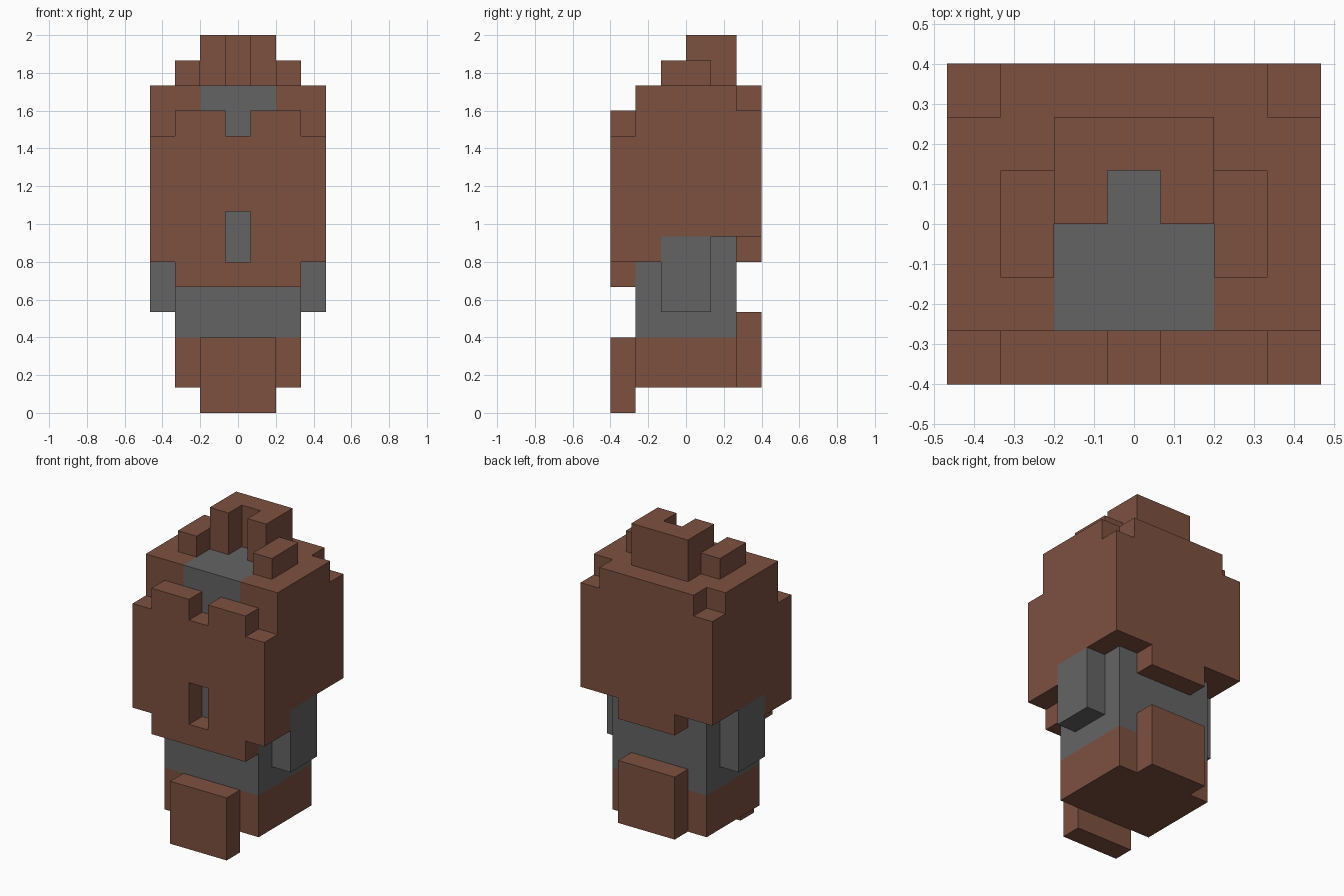
import bpy
import bmesh
from mathutils import Vector

U = 2 / 15  # size of one block
W, D = 7, 6  # blocks across x and y

cube = bpy.data.objects.get("Cube")
if cube:
    bpy.data.objects.remove(cube, do_unlink=True)


def make_material(name, rgb):
    mat = bpy.data.materials.new(name)
    mat.use_nodes = True
    colour = (*rgb, 1.0)
    mat.diffuse_color = colour
    bsdf = next(n for n in mat.node_tree.nodes if n.type == "BSDF_PRINCIPLED")
    bsdf.inputs["Base Color"].default_value = colour
    return mat


BROWN = make_material("brown", (0.205, 0.082, 0.053))
GREY = make_material("grey", (0.127, 0.127, 0.127))


def block(x0, x1, y0, y1, z0, z1):
    """Grid cells filled by a box given in block units."""
    return {(x, y, z) for x in range(x0, x1) for y in range(y0, y1) for z in range(z0, z1)}


def mirror(cells):
    return {(W - 1 - x, y, z) for x, y, z in cells}


def both(cells):
    return cells | mirror(cells)


def build(name, cells, mat):
    """Closed outer skin of a group of cells, with flat areas merged."""
    bm = bmesh.new()
    verts = {}

    def vert(p):
        key = tuple(p)
        if key not in verts:
            verts[key] = bm.verts.new(((key[0] - W / 2) * U, (key[1] - D / 2) * U, key[2] * U))
        return verts[key]

    for cell in sorted(cells):
        for axis in range(3):
            u, v = [0, 0, 0], [0, 0, 0]
            u[(axis + 1) % 3] = v[(axis + 2) % 3] = 1
            for step in (0, 1):
                other = list(cell)
                other[axis] += 1 if step else -1
                if tuple(other) in cells:
                    continue
                base = list(cell)
                base[axis] += step
                quad = [[b + i * p + j * q for b, p, q in zip(base, u, v)]
                        for i, j in ((0, 0), (1, 0), (1, 1), (0, 1))]
                if not step:
                    quad.reverse()
                bm.faces.new([vert(p) for p in quad])
    bmesh.ops.dissolve_limit(bm, angle_limit=0.01, verts=bm.verts[:], edges=bm.edges[:])
    mesh = bpy.data.meshes.new(name)
    bm.to_mesh(mesh)
    bm.free()
    mesh.materials.append(mat)
    obj = bpy.data.objects.new(name, mesh)
    bpy.context.collection.objects.link(obj)
    return obj


# Lower body and the plates in front and behind
build("lower_body", block(1, 6, 1, 5, 1, 3), BROWN)
build("front_plate", block(2, 5, 0, 1, 0, 3), BROWN)
build("back_plate", block(2, 5, 5, 6, 1, 4), BROWN)

# Grey torso with a core that reaches the crown
torso = block(1, 6, 1, 5, 3, 7)
core = block(2, 5, 1, 3, 7, 13) | block(3, 4, 3, 4, 7, 13)
build("torso", torso | core, GREY)

# Arms
arm = block(6, 7, 2, 4, 4, 7)
build("left_arm", arm, GREY)
build("right_arm", mirror(arm), GREY)

# Shaggy outer shell: main mass, front wall, front drops and back drop
shell = block(0, 7, 1, 6, 7, 13) | block(0, 7, 0, 1, 6, 11)
shell |= block(1, 6, 0, 1, 5, 12) | block(2, 5, 5, 6, 6, 7)
shell |= both(block(6, 7, 1, 2, 6, 7))
# Remove the core, front slot, top notch and rear top corners
shell -= core | block(3, 4, 0, 1, 6, 8) | block(3, 4, 0, 1, 11, 12)
shell -= both(block(6, 7, 5, 6, 12, 13))
build("outer_shell", shell, BROWN)

# Tufts on top
build("crest", block(2, 5, 3, 5, 13, 15) - block(3, 4, 3, 4, 13, 15), BROWN)
tuft = block(5, 6, 2, 4, 13, 14)
build("left_tuft", tuft, BROWN)
build("right_tuft", mirror(tuft), BROWN)
